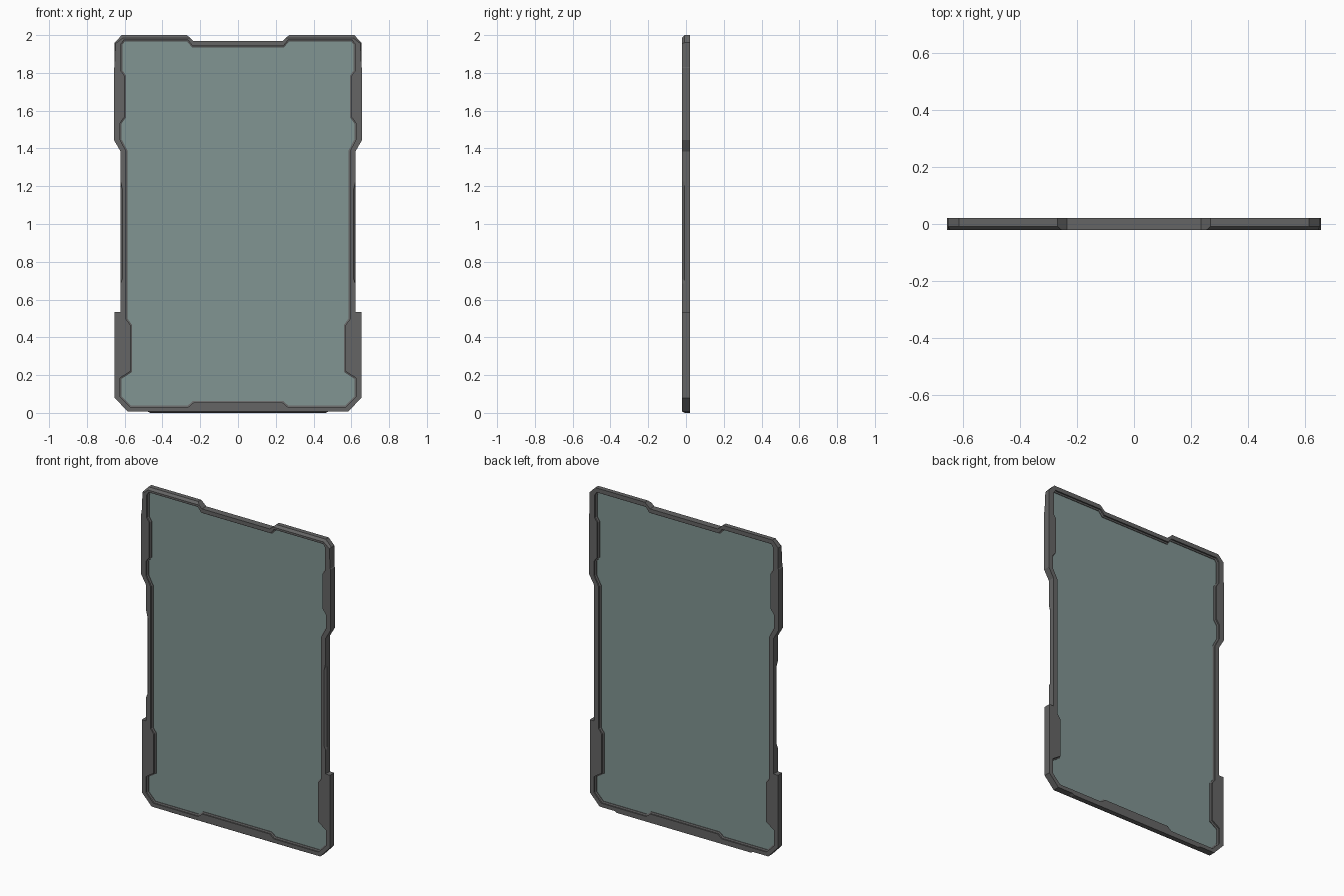
import bpy, bmesh
from mathutils import Vector

if "Cube" in bpy.data.objects:
    bpy.data.objects.remove(bpy.data.objects["Cube"])

T = 0.021  # half thickness

# right half of the outer outline, top to bottom: x, z, front-edge x, front-edge z
OUTER = [
    (.235, 1.968, .235, 1.968), (.270, 2.0, .255, 1.986), (.615, 2.0, .608, 1.986),
    (.654, 1.96, .648, 1.955), (.654, 1.83, .654, 1.83), (.657, 1.825, .657, 1.825),
    (.657, 1.445, .657, 1.445), (.622, 1.385, .622, 1.385),
    (.622, 1.225, .622, 1.225), (.622, 1.205, .611, 1.18), (.622, .70, .611, .71),
    (.622, .685, .622, .685), (.622, .535, .622, .535), (.653, .535, .653, .535),
    (.653, .08, .653, .08), (.585, .008, .585, .008), (.48, .008, .48, .008),
    (.465, 0, .465, .008),
]
# right half of the opening
INNER = [
    (.24, 1.943), (.265, 1.973), (.605, 1.973), (.619, 1.953), (.619, 1.81),
    (.602, 1.785), (.602, 1.565), (.624, 1.535), (.624, 1.445), (.592, 1.385),
    (.592, .495), (.570, .465), (.570, .22), (.624, .185), (.624, .085),
    (.572, .032), (.262, .032), (.235, .055),
]


def mirrored(half):
    return half + [(-x, z) for x, z in reversed(half)]


def grown(loop, d):
    """Offset a clockwise outline outward by d with mitred corners."""
    out = []
    for i, p in enumerate(loop):
        p = Vector(p)
        a = (p - Vector(loop[i - 1])).normalized()
        b = (Vector(loop[(i + 1) % len(loop)]) - p).normalized()
        na, nb = Vector((-a.y, a.x)), Vector((-b.y, b.x))
        out.append(tuple(p + (na + nb) * d / (1 + na.dot(nb))))
    return out


def ring(bm, loop, y):
    return [bm.verts.new((x, y, z)) for x, z in loop]


def bridge(bm, r1, r2):
    n = len(r1)
    for i in range(n):
        j = (i + 1) % n
        bm.faces.new((r1[i], r1[j], r2[j], r2[i]))


def edges_of(bm, r):
    return [bm.edges.get((r[i - 1], r[i])) for i in range(len(r))]


def finish(bm, name, color):
    bmesh.ops.recalc_face_normals(bm, faces=bm.faces)
    me = bpy.data.meshes.new(name)
    bm.to_mesh(me)
    bm.free()
    ob = bpy.data.objects.new(name, me)
    bpy.context.collection.objects.link(ob)
    mat = bpy.data.materials.new(name + "_colour")
    mat.diffuse_color = color
    mat.use_nodes = True
    mat.node_tree.nodes["Principled BSDF"].inputs["Base Color"].default_value = mat.diffuse_color
    me.materials.append(mat)
    return ob


# frame: outer wall with front chamfers, inner wall with a raised middle lip
outline = mirrored([(p[0], p[1]) for p in OUTER])
front_outline = mirrored([(p[2], p[3]) for p in OUTER])
opening = mirrored(INNER)
lip = grown(opening, -.008)

bm = bmesh.new()
outer = [ring(bm, front_outline, -T), ring(bm, outline, -.008), ring(bm, outline, T)]
inner = [ring(bm, opening, -T), ring(bm, opening, -.012), ring(bm, lip, -.008),
         ring(bm, lip, .008), ring(bm, opening, .012), ring(bm, opening, T)]
for rings in (outer, inner):
    for r1, r2 in zip(rings, rings[1:]):
        bridge(bm, r1, r2)
for k, side in ((0, -1), (-1, 1)):
    bmesh.ops.triangle_fill(bm, edges=edges_of(bm, outer[k]) + edges_of(bm, inner[k]),
                            use_beauty=True, normal=(0, side, 0))
bmesh.ops.dissolve_limit(bm, angle_limit=.01, verts=bm.verts, edges=bm.edges)
finish(bm, "door_frame", (.13, .13, .13, 1))

# glass pane filling the opening
bm = bmesh.new()
pane = [ring(bm, grown(opening, -.005), y) for y in (-.004, .004)]
bridge(bm, *pane)
for r in pane:
    bm.faces.new(r)
finish(bm, "glass_pane", (.22, .30, .29, .65))
